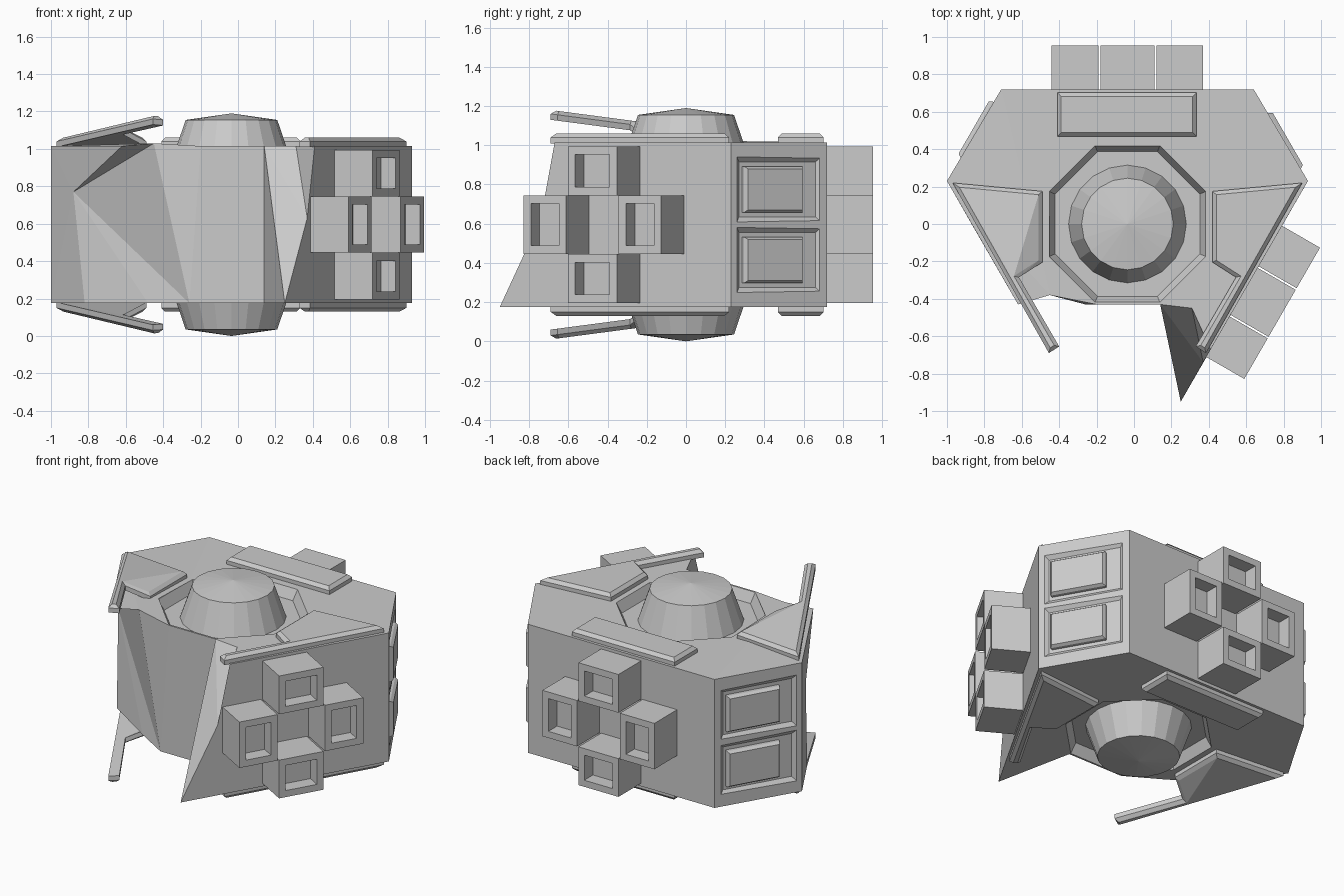
import bpy, bmesh
from math import sin, cos, pi, radians
from mathutils import Matrix, Vector

if "Cube" in bpy.data.objects:
    bpy.data.objects.remove(bpy.data.objects["Cube"])

CX, MID, HALF = -0.035, 0.595, 0.42
UP = Matrix.Translation((0, 0, MID))
DOWN = UP @ Matrix.Diagonal((1, 1, -1, 1))


def finish(name, bm):
    bmesh.ops.recalc_face_normals(bm, faces=bm.faces[:])
    mesh = bpy.data.meshes.new(name)
    bm.to_mesh(mesh)
    bm.free()
    ob = bpy.data.objects.new(name, mesh)
    bpy.context.collection.objects.link(ob)
    return ob


def wall(angle, dist):
    """Frame on a wall: x along it, y up, z outward."""
    a = radians(angle)
    n = Vector((cos(a), sin(a), 0))
    m = Matrix((Vector((-sin(a), cos(a), 0)), Vector((0, 0, 1)), n)).transposed().to_4x4()
    m.translation = Vector((CX, 0, MID)) + n * dist
    return m


def rect(u, v, hu, hv):
    return [(u - hu, v - hv), (u + hu, v - hv), (u + hu, v + hv), (u - hu, v + hv)]


def ngon(n, r, phase=0.0):
    return [(CX + r * cos(2 * pi * (i + phase) / n), r * sin(2 * pi * (i + phase) / n)) for i in range(n)]


def loft(bm, rings, m):
    """Closed solid through (outline, height) rings."""
    rows = [[bm.verts.new(m @ Vector((x, y, z))) for x, y in pts] for pts, z in rings]
    n = len(rows[0])
    for a, b in zip(rows, rows[1:]):
        for i in range(n):
            bm.faces.new((a[i], a[(i + 1) % n], b[(i + 1) % n], b[i]))
    bm.faces.new(rows[0][::-1])
    return bm.faces.new(rows[-1])


def slab(name, outline, base, height, m, inset=0.02, rise=0.02, hole=0.0, bend=None):
    """Extruded outline with a sloped rim, or with a square hole in its face."""
    bm = bmesh.new()
    top = loft(bm, [(outline, base), (outline, base + height)], Matrix())
    bmesh.ops.recalc_face_normals(bm, faces=bm.faces[:])
    bmesh.ops.inset_individual(bm, faces=[top], thickness=inset, depth=rise, use_even_offset=True)
    if hole:
        new = bmesh.ops.extrude_discrete_faces(bm, faces=[top])["faces"]
        bmesh.ops.translate(bm, vec=(0, 0, -hole), verts=new[0].verts[:])
    if bend:
        for v in bm.verts:
            v.co.z += bend(v.co)
        bmesh.ops.triangulate(bm, faces=bm.faces[:])
    bm.transform(m)
    return finish(name, bm)


# Hull: truncated triangle with its front corner torn away
t, b = MID + HALF, MID - HALF
P = {
    "bl": (-.71, .72, t), "br": (.64, .72, t), "r": (.93, .23, t), "C": (.41, -.67, t),
    "B": (.31, -.45, t), "A": (.14, -.43, t), "P": (-.2, -.43, t), "J": (-.45, -.38, t + .015),
    "I": (-.62, -.43, t), "l": (-1, .23, t),
    "bl2": (-.71, .72, b), "br2": (.64, .72, b), "r2": (.93, .23, b), "E": (.25, -.95, b),
    "F": (.14, -.43, b), "K": (-.26, -.43, b), "L": (-.48, -.3, b), "H": (-.82, -.08, b),
    "l2": (-1, .23, b), "D": (.37, -.74, .63), "G": (-.88, .02, .77),
}
FACES = ["bl br r C B A P J I l", "bl2 br2 r2 E F K L H l2", "bl br br2 bl2", "br r r2 br2",
         "r C D E r2", "l I G H l2", "bl l l2 bl2", "C B D", "B A D", "A D E", "A E F",
         "A P K F", "P J K", "J G K", "J I G", "G H L", "G L K"]
bm = bmesh.new()
V = {k: bm.verts.new(p) for k, p in P.items()}
for f in FACES:
    bm.faces.new([V[k] for k in f.split()])
bmesh.ops.recalc_face_normals(bm, faces=bm.faces[:])
bmesh.ops.triangulate(bm, faces=bm.faces[:])
hull = finish("hull", bm)

# Recesses: octagonal wells above and below, window frames on the short walls
bm = bmesh.new()
k = 1 / cos(pi / 8)
for m in (UP, DOWN):
    loft(bm, [(ngon(8, .387 * k, .5), HALF - .065), (ngon(8, .418 * k, .5), HALF),
              (ngon(8, .418 * k, .5), HALF + .1)], m)
for angle in (30, 150):
    for v in (-.18, .18):
        loft(bm, [(rect(0, v, .225, .14), -.022), (rect(0, v, .25, .168), .0),
                  (rect(0, v, .25, .168), .05)], wall(angle, .952))
cutter = finish("recess_cutter", bm)
cutter.hide_render = True
mod = hull.modifiers.new("recesses", "BOOLEAN")
mod.operation, mod.solver, mod.object = "DIFFERENCE", "EXACT", cutter
bpy.context.view_layer.objects.active = hull
bpy.ops.object.modifier_apply(modifier=mod.name)
bpy.data.objects.remove(cutter)

# Window blocks
for side, angle in (("right", 30), ("left", 150)):
    for level, v in (("lower", -.18), ("upper", .18)):
        slab(f"{side}_{level}_window", rect(-.035, v, .172, .117), -.04, .04,
             wall(angle, .952), inset=.012, rise=.018)

# Thruster boxes in a cross on the back and right walls
BOXES = {"top": (0, .275, .145, .125), "bottom": (0, -.275, .145, .125),
         "near": (-.28, 0, .125, .15), "far": (.28, 0, .125, .15)}
for side, angle in (("back", 90), ("right", -30)):
    for place, box in BOXES.items():
        slab(f"{side}_{place}_thruster", rect(*box), -.01, .245, wall(angle, .72),
             inset=.043, rise=0, hole=.09)

# Plates and domes, above and below
corner = [(.90, .22), (.42, .175), (.42, -.205), (.545, -.285), (.33, -.655), (.385, -.69)]
mirrored = [(2 * CX - x, y) for x, y in corner]


def peel(co):
    """Torn plate lifts away from the hull toward its tip."""
    return .12 * (.22 - co.y) / .91 if co.y < -.24 else 0


for level, m in (("upper", UP), ("lower", DOWN)):
    slab(f"{level}_back_plate", rect(CX - .003, .585, .372, .117), HALF - .005, .03, m)
    slab(f"{level}_right_plate", corner, HALF - .005, .03, m)
    slab(f"{level}_left_plate", mirrored, HALF - .005, .03, m, bend=peel)
    bm = bmesh.new()
    cap = loft(bm, [(ngon(20, .32), HALF - .08), (ngon(20, .245), .56)], m)
    hub = bmesh.ops.poke(bm, faces=[cap])["verts"][0]
    hub.co = m @ Vector((CX, 0, .595))
    finish(f"{level}_dome", bm)
